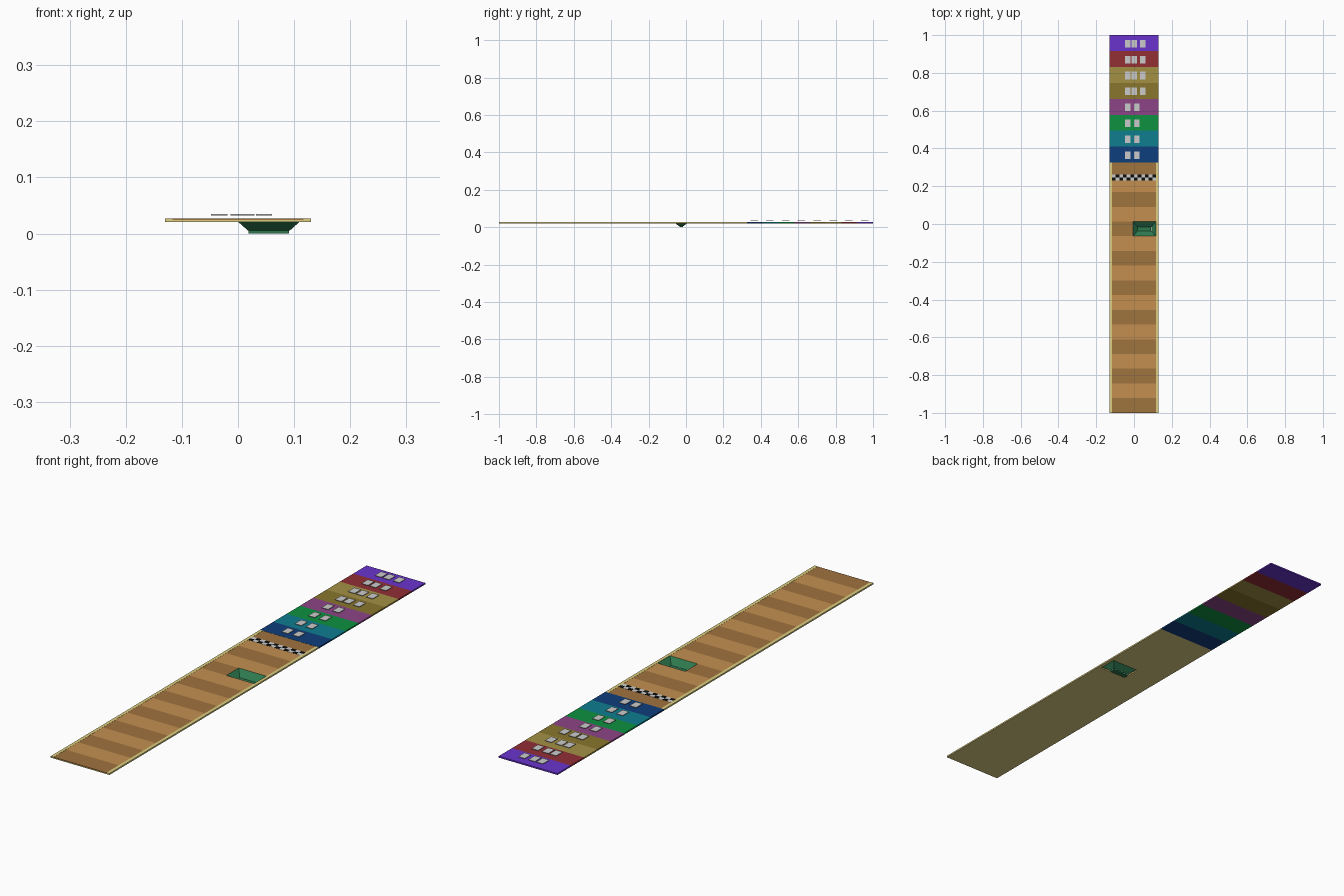
import bpy, bmesh

if "Cube" in bpy.data.objects:
    bpy.data.objects.remove(bpy.data.objects["Cube"])

Z0, Z1 = 0.021, 0.0265          # underside and playing surface
W, INNER = 0.13, 0.117          # half widths of lane and wooden inlay
END = 0.325                     # where the wooden lane meets the zones
STEP = (END + 1) / 17
PIT = (-0.006, 0.116, -1 + 12 * STEP, -1 + 13 * STEP)


def material(name, rgb):
    def lin(c):
        c /= 255
        return c / 12.92 if c < 0.04 else ((c + 0.055) / 1.055) ** 2.4
    m = bpy.data.materials.new(name)
    m.diffuse_color = (*[lin(c) for c in rgb], 1)
    m.use_nodes = True
    m.node_tree.nodes["Principled BSDF"].inputs["Base Color"].default_value = m.diffuse_color
    return m


def finish(name, bm, mat):
    bmesh.ops.recalc_face_normals(bm, faces=bm.faces)
    me = bpy.data.meshes.new(name)
    bm.to_mesh(me)
    bm.free()
    ob = bpy.data.objects.new(name, me)
    bpy.context.collection.objects.link(ob)
    if mat:
        me.materials.append(mat)
    return ob


def boxes(name, items, mat=None):
    """One object made of boxes given as (x0, x1, y0, y1, z0, z1)."""
    bm = bmesh.new()
    for x0, x1, y0, y1, z0, z1 in items:
        vs = bmesh.ops.create_cube(bm, size=1)["verts"]
        for v in vs:
            v.co = (x0 if v.co.x < 0 else x1,
                    y0 if v.co.y < 0 else y1,
                    z0 if v.co.z < 0 else z1)
    return finish(name, bm, mat)


cream = material("cream", (222, 208, 130))
light = material("light_wood", (196, 143, 80))
dark = material("dark_wood", (160, 115, 62))
green = material("pit_green", (45, 120, 78))
black = material("black", (12, 12, 12))
white = material("white", (225, 225, 225))

# Base board, leaving the pit opening free
px0, px1, py0, py1 = PIT
ZB = 0.024
boxes("lane_base", [(-INNER, INNER, -1, py0, Z0, ZB),
                    (-INNER, INNER, py1, END, Z0, ZB),
                    (-INNER, px0, py0, py1, Z0, ZB),
                    (px1, INNER, py0, py1, Z0, ZB)], cream)
boxes("lane_rails", [(-W, -INNER, -1, END, Z0, 0.027),
                     (INNER, W, -1, END, Z0, 0.027)], cream)

# Alternating wooden planks; the pit plank is shortened
for name, first, mat in (("dark_planks", 0, dark), ("light_planks", 1, light)):
    items = []
    for i in range(first, 17, 2):
        y = -1 + i * STEP
        x1 = px0 if i == 12 else INNER
        items.append((-INNER, x1, y, y + STEP, ZB, Z1))
    boxes(name, items, mat)

# Sloped pit with a narrow floor
bm = bmesh.new()
rings = []
for x0, x1, y0, y1, z in ((px0, px1, py0, py1, Z1), (0.018, 0.092, -0.037, -0.015, 0.005)):
    rings.append([bm.verts.new(p) for p in
                  ((x0, y0, z), (x1, y0, z), (x1, y1, z), (x0, y1, z))])
for i in range(4):
    j = (i + 1) % 4
    bm.faces.new((rings[0][i], rings[0][j], rings[1][j], rings[1][i]))
pit = finish("pit_walls", bm, green)
pit.data.flip_normals()
boxes("pit_floor", [(0.019, 0.091, -0.036, -0.016, 0, 0.0055)], green)

# Checkered finish line
N, sx, sy = 12, 2 * INNER / 12, 0.016
for name, k, mat in (("black_checks", 0, black), ("white_checks", 1, white)):
    boxes(name, [(-INNER + c * sx, -INNER + (c + 1) * sx,
                  0.23 + r * sy, 0.23 + (r + 1) * sy, Z1 - 0.001, Z1 + 0.0005)
                 for r in range(2) for c in range(N) if (r + c) % 2 == k], mat)

# Coloured scoring zones with plain floating marker tiles
colours = [(15, 62, 125), (14, 125, 143), (14, 146, 64), (140, 68, 134),
           (138, 118, 46), (164, 144, 68), (146, 46, 52), (106, 52, 206)]
zone = (1 - END) / 8
tiles = []
for i, rgb in enumerate(colours):
    y = END + i * zone
    boxes(f"score_zone_{i + 1}", [(-W, W, y, y + zone, Z0, 0.027)],
          material(f"zone_{i + 1}", rgb))
    yc = y + zone / 2 - 0.003
    starts = (-0.048, 0.0) if i < 4 else (-0.048, -0.013, 0.032)
    tiles += [(x, x + 0.029, yc - 0.02, yc + 0.02, 0.0325, 0.0345) for x in starts]
boxes("marker_tiles", tiles, material("marker_grey", (205, 205, 205)))
